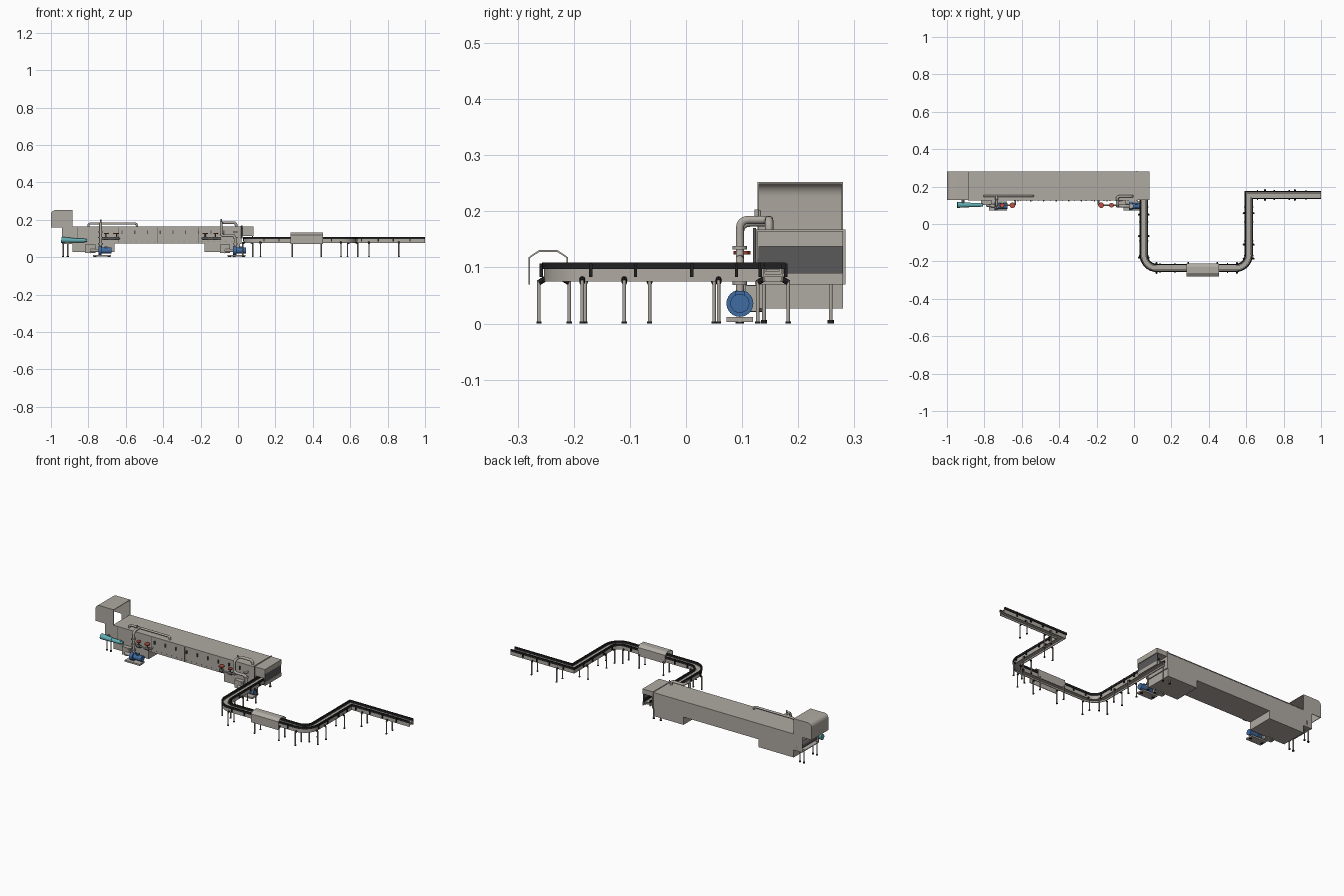
import bpy, bmesh, math
from mathutils import Vector

if "Cube" in bpy.data.objects:
    bpy.data.objects.remove(bpy.data.objects["Cube"])

def mat(name, c):
    m = bpy.data.materials.new(name)
    m.diffuse_color = (*c, 1)
    m.use_nodes = True
    m.node_tree.nodes["Principled BSDF"].inputs["Base Color"].default_value = m.diffuse_color
    return m
STEEL = mat("steel", (.43, .40, .36)); BLACK = mat("black", (.015, .015, .015))
BLUE = mat("blue", (.05, .15, .36)); TEAL = mat("teal", (.12, .42, .45))
RED = mat("red", (.5, .08, .05)); DARK = mat("dark_steel", (.1, .1, .1))

def make(name, verts, faces, m):
    me = bpy.data.meshes.new(name)
    me.from_pydata(verts, [], faces)
    bm = bmesh.new(); bm.from_mesh(me)
    bmesh.ops.recalc_face_normals(bm, faces=bm.faces)
    bm.to_mesh(me); bm.free()
    o = bpy.data.objects.new(name, me)
    bpy.context.collection.objects.link(o)
    me.materials.append(m)
    return o

def box(name, x0, x1, y0, y1, z0, z1, m=STEEL):
    v = [(x, y, z) for x in (x0, x1) for y in (y0, y1) for z in (z0, z1)]
    f = [(0, 1, 3, 2), (4, 6, 7, 5), (0, 4, 5, 1), (2, 3, 7, 6), (0, 2, 6, 4), (1, 5, 7, 3)]
    return make(name, v, f, m)

def smooth(o):
    bpy.ops.object.select_all(action='DESELECT')
    o.select_set(True); bpy.context.view_layer.objects.active = o
    bpy.ops.object.shade_smooth_by_angle(angle=math.radians(40))

def cyl(name, a, b, r, m=STEEL, n=16, r2=None):
    a, b = Vector(a), Vector(b)
    q = (b - a).to_track_quat('Z', 'Y')
    ring = lambda c, rr: [c + q @ Vector((rr*math.cos(t*math.tau/n), rr*math.sin(t*math.tau/n), 0)) for t in range(n)]
    f = [(i, (i+1) % n, n+(i+1) % n, n+i) for i in range(n)] + [tuple(range(n)), tuple(range(n, 2*n))]
    o = make(name, ring(a, r) + ring(b, r if r2 is None else r2), f, m)
    smooth(o)
    return o

def prism(name, prof, axis, a, b, m=STEEL):
    """Extrude a profile along x (points y,z) or y (points x,z)."""
    n = len(prof)
    pt = (lambda p, t: (t, *p)) if axis == 'x' else (lambda p, t: (p[0], t, p[1]))
    f = [(i, (i+1) % n, n+(i+1) % n, n+i) for i in range(n)] + [tuple(range(n)), tuple(range(n, 2*n))]
    return make(name, [pt(p, a) for p in prof] + [pt(p, b) for p in prof], f, m)

def pipe(name, pts, r, m=STEEL, bend=.02):
    """Round pipe through points, with filleted corners."""
    P = [Vector(p) for p in pts]; path = [P[0]]
    for p, c, nx in zip(P, P[1:], P[2:]):
        a, b = c + (p-c).normalized()*bend, c + (nx-c).normalized()*bend
        path += [a*(1-t)**2 + c*2*t*(1-t) + b*t*t for t in (0, .25, .5, .75, 1)]
    path.append(P[-1])
    cu = bpy.data.curves.new(name, 'CURVE'); cu.dimensions = '3D'
    cu.bevel_depth = r; cu.bevel_resolution = 3; cu.use_fill_caps = True
    s = cu.splines.new('POLY'); s.points.add(len(path)-1)
    for q, p in zip(s.points, path): q.co = (*p, 1)
    cu.materials.append(m)
    o = bpy.data.objects.new(name, cu); bpy.context.collection.objects.link(o)

# conveyor path: straight runs, two rounded bends, one mitred corner
def arc(cx, cy, r, a0, a1):
    return [(cx + r*math.cos(math.radians(a0+(a1-a0)*i/8)), cy + r*math.sin(math.radians(a0+(a1-a0)*i/8))) for i in range(9)]
PATH = [(.052, .28)] + arc(.122, -.165, .07, 180, 270) + arc(.543, -.165, .07, 270, 360) + [(.613, .155), (1, .155)]
PATH = [Vector(p) for p in PATH]

def sweep(name, prof, m):
    k, n, v, f = len(prof), len(PATH), [], []
    for i, p in enumerate(PATH):
        d0 = (p - PATH[max(i-1, 0)]).normalized() if i else (PATH[1]-p).normalized()
        d1 = (PATH[i+1]-p).normalized() if i < n-1 else d0
        n0, n1 = Vector((-d0.y, d0.x)), Vector((-d1.y, d1.x))
        nn = (n0+n1).normalized(); nn /= nn.dot(n0)
        v += [(p.x+nn.x*u, p.y+nn.y*u, z) for u, z in prof]
    for i in range(n-1):
        f += [(i*k+j, i*k+(j+1) % k, (i+1)*k+(j+1) % k, (i+1)*k+j) for j in range(k)]
    f += [tuple(range(k)), tuple(range((n-1)*k, n*k))]
    smooth(make(name, v, f, m))

rect = lambda u0, u1, z0, z1: [(u0, z0), (u1, z0), (u1, z1), (u0, z1)]
sweep("conveyor_belt", rect(-.012, .012, .093, .097), STEEL)
for s, side in ((-1, "outer"), (1, "inner")):
    sweep(f"conveyor_side_{side}", rect(s*.014, s*.018, .075, .097), STEEL)
    sweep(f"guide_rail_{side}", rect(s*.015, s*.022, .097, .109), BLACK)
sweep("conveyor_underside", rect(-.015, .015, .084, .088), STEEL)

# conveyor legs and rail brackets, placed across the direction of travel
def across(name, x, y, dx, dy, leg):
    for s in (-1, 1):
        px, py = x - dy*s*.027, y + dx*s*.027
        if leg:
            cyl(name+"_leg", (px, py, 0), (px, py, .078), .0033, STEEL, 10)
            cyl(name+"_foot", (px, py, 0), (px, py, .004), .005, BLACK, 10)
            ix, iy = x - dy*s*.016, y + dx*s*.016
            cyl(name+"_clamp", (ix, iy, .08), (px, py, .073), .005, BLACK, 8)
        else:
            px, py = x - dy*s*.023, y + dx*s*.023
            box(name, px-.003, px+.003, py-.003, py+.003, .083, .107, BLACK)
for y in (.05, -.065, -.18): across("support", .052, y, 0, -1, True)
for x in (.12, .29, .445, .55): across("support", x, -.235, 1, 0, True)
for y in (-.185, -.11, .058): across("support", .613, y, 0, 1, True)
for x in (.70, .86): across("support", x, .155, 1, 0, True)
for y in (.09, .01, -.09, -.17):
    across("rail_bracket", .052, y, 0, -1, False); across("rail_bracket", .613, y, 0, 1, False)
for x in (.14, .22, .5): across("rail_bracket", x, -.235, 1, 0, False)
for x in (.66, .75, .83, .92): across("rail_bracket", x, .155, 1, 0, False)

# cover over the middle of the conveyor, open at the ends
prism("conveyor_cover", [(-.281, .07), (-.281, .118), (-.262, .131), (-.229, .131), (-.21, .118), (-.21, .07),
      (-.213, .07), (-.213, .117), (-.23, .128), (-.261, .128), (-.278, .117), (-.278, .07)], 'x', .28, .455)

# tunnel body, tanks, infeed and outlet sections
Y0, Y1 = .127, .28
box("tunnel_body", -.885, .018, Y0, Y1, .072, .162)
box("tunnel_roof", -.888, .018, Y0-.002, Y1+.002, .160, .164)
for x0, x1 in ((-.885, -.66), (-.18, .01)):
    box("water_tank", x0, x1, Y0, Y1, .027, .072)
box("outlet_frame", .012, .018, Y0-.004, Y1+.004, .07, .168, STEEL)
box("outlet_top", .018, .083, Y0, Y1, .137, .165)
box("outlet_sill", .079, .083, Y0, Y1, .07, .09)
box("outlet_front_panel", .018, .083, Y0, Y0+.003, .113, .137)
box("outlet_end_panel", .076, .079, Y0, Y1, .09, .137, DARK)
box("infeed_floor", -.94, -.885, Y0, Y1, .07, .074)
for y in (Y0, Y1-.003):
    box("infeed_side", -.94, -.885, y, y+.003, .07, .16)
cyl("infeed_roller", (-.915, Y0, .095), (-.915, Y1, .095), .016, DARK)
for x in (-.935, -.91, -.02, .025):
    for y in (.139, .258):
        cyl("tunnel_leg", (x, y, .006), (x, y, .08), .0035, STEEL, 10)
        cyl("tunnel_foot", (x, y, 0), (x, y, .006), .006, BLACK, 10)

# infeed hood: curved shell open toward the tunnel, with side plates
outer = [(-.885, .252), (-.975, .252)] + [(-.975-.025*math.sin(t*math.pi/10), .227+.025*math.cos(t*math.pi/10)) for t in range(1, 6)] + [(-1, .158)]
inner = [(min(x+.003, -.885), min(z, .249)) for x, z in reversed(outer)]
smooth(prism("infeed_hood_shell", outer + inner, 'y', Y0, Y1))
for y in (Y0, Y1-.003):
    prism("infeed_hood_side", outer + [(-.885, .158)], 'y', y, y+.003)

# access handles, bolts and spray pipe along the front
for i in range(9):
    x = -.62 + i*.068
    box("door_handle", x-.003, x+.003, Y0-.007, Y0, .125, .143, DARK)
for i in range(20):
    x = -.64 + i*.032
    cyl("bolt", (x, Y0-.003, .085), (x, Y0, .085), .002, DARK, 8)
for x in (-.86, -.64, -.43, -.21):
    box("panel_seam", x-.001, x+.001, Y0-.001, Y0, .075, .16, DARK)

# drive gearmotor
cyl("drive_motor", (-.875, .102, .09), (-.82, .102, .09), .011, TEAL)
cyl("drive_motor_fan", (-.82, .102, .09), (-.808, .102, .09), .008, TEAL)
cyl("drive_gearbox", (-.945, .102, .093), (-.875, .102, .09), .016, TEAL, 16, .012)
cyl("drive_shaft", (-.915, .1, .093), (-.915, Y0, .093), .008, DARK)

# two circulation pumps with filters and risers
def pump(x):
    y = .096
    box("pump_base", x-.04, x+.055, .072, .119, 0.003, .012)
    for dx in (-.03, .045):
        cyl("pump_foot", (x+dx, y, 0), (x+dx, y, .004), .008, BLACK, 10)
    cyl("pump_volute", (x-.012, y, .036), (x+.006, y, .036), .024, BLUE, 24)
    cyl("pump_motor", (x+.006, y, .036), (x+.05, y, .036), .016, BLUE, 20)
    cyl("motor_fan_cover", (x+.05, y, .036), (x+.058, y, .036), .017, BLUE, 20)
    box("motor_terminal_box", x+.02, x+.036, y-.008, y+.008, .05, .058, BLUE)
    cyl("strainer", (x-.055, y+.006, .045), (x-.055, Y0+.01, .045), .024, STEEL, 24)
    cyl("suction_pipe", (x-.055, y+.006, .036), (x-.01, y, .036), .009)
    box("filter_box", x-.082, x-.028, .105, Y0, .022, .068)
    for z in (.072, .105, .135):
        cyl("pipe_flange", (x, y, z-.003), (x, y, z+.003), .013)
pump(-.735); pump(-.015)
pipe("riser_left", [(-.735, .096, .03), (-.735, .096, .18), (-.735, .15, .18)], .0075)
pipe("header_left", [(-.80, .15, .16), (-.80, .15, .18), (-.54, .15, .18), (-.54, .15, .16)], .006, bend=.014)
pipe("riser_right", [(-.015, .096, .03), (-.015, .096, .115), (-.09, .096, .115), (-.09, .096, .185),
                     (-.09, .148, .185), (-.01, .148, .185), (-.01, .148, .16)], .0075, bend=.016)
cyl("vent_left", (-.735, .13, .18), (-.735, .13, .202), .004)
cyl("vent_right", (.02, .122, .10), (.02, .122, .17), .003, DARK)
cyl("vent_right_upper", (-.09, .126, .185), (-.09, .126, .203), .004)

# branch lines with red valves
for x, d in ((-.735, 1), (-.09, -1)):
    pipe("branch_line", [(x, .1, .1), (x+d*.1, .1, .1), (x+d*.1, Y0, .1)], .0045, STEEL, .01)
    for t, r in ((.03, .012), (.085, .015)):
        vx = x + d*t
        cyl("valve_body", (vx-.011, .1, .1), (vx+.011, .1, .1), .009, DARK)
        cyl("valve_stem", (vx, .1, .1), (vx, .1, .125), .003, DARK, 10)
        cyl("valve_handwheel", (vx, .1, .123), (vx, .1, .129), r, RED, 20)
